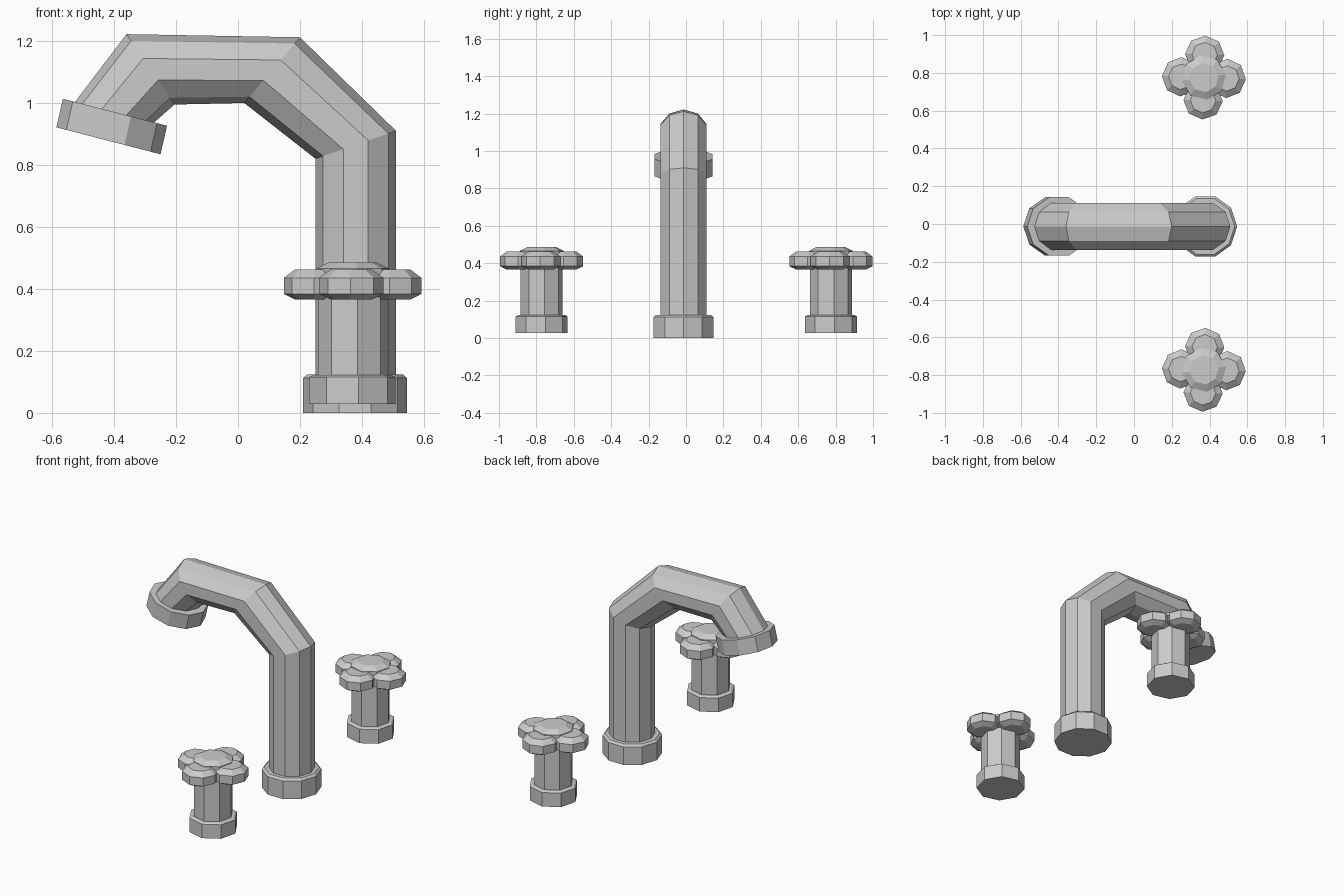
import bpy, bmesh, math
from mathutils import Vector

if "Cube" in bpy.data.objects:
    bpy.data.objects.remove(bpy.data.objects["Cube"])


def ring(center, u, v, n, phase=0.0):
    """n points on an ellipse spanned by half-axes u and v."""
    c, u, v = Vector(center), Vector(u), Vector(v)
    return [c + u * math.cos(phase + math.tau * i / n)
            + v * math.sin(phase + math.tau * i / n) for i in range(n)]


def loft(bm, rings):
    """Closed solid running through the given rings."""
    vs = [[bm.verts.new(p) for p in r] for r in rings]
    n = len(vs[0])
    for a, b in zip(vs, vs[1:]):
        for i in range(n):
            j = (i + 1) % n
            bm.faces.new((a[i], a[j], b[j], b[i]))
    bm.faces.new(vs[0][::-1])
    bm.faces.new(vs[-1])


def lathe(bm, x, y, profile, n, phase=0.0):
    loft(bm, [ring((x, y, z), (r, 0, 0), (0, r, 0), n, phase) for r, z in profile])


def finish(bm, name):
    bmesh.ops.recalc_face_normals(bm, faces=bm.faces[:])
    me = bpy.data.meshes.new(name)
    bm.to_mesh(me)
    bm.free()
    ob = bpy.data.objects.new(name, me)
    bpy.context.collection.objects.link(ob)
    return ob


Y = -0.013  # centre plane of the spout

# Spout pipe: mitred ten-sided tube, each section given as outer and inner point
sections = [((0.51, 0.02), (0.25, 0.02)),
            ((0.51, 0.91), (0.25, 0.82)),
            ((0.20, 1.212), (0.02, 1.0)),
            ((-0.36, 1.222), (-0.205, 0.995)),
            ((-0.54, 0.985), (-0.29, 0.92))]
bm = bmesh.new()
rings = []
for (ox, oz), (ix, iz) in sections:
    rings.append(ring(((ox + ix) / 2, Y, (oz + iz) / 2),
                      ((ox - ix) / 2, 0, (oz - iz) / 2), (0, 0.13, 0), 10))
loft(bm, rings)
finish(bm, "spout_pipe")

# Spout base collar
bm = bmesh.new()
lathe(bm, 0.378, Y, [(0.168, 0), (0.168, 0.112), (0.155, 0.124)], 10)
finish(bm, "spout_base_collar")

# Tilted nozzle collar at the spout end
bm = bmesh.new()
loft(bm, [ring(c, (-0.168, 0, 0.0435), (0, 0.163, 0), 10)
          for c in ((-0.418, Y, 0.878), (-0.397, Y, 0.970))])
finish(bm, "nozzle_collar")

# Two tap handles: base, stem, four petals and a centre cap
HX = 0.37
for side, hy in (("back", 0.775), ("front", -0.772)):
    turn = math.radians(8)
    bm = bmesh.new()
    lathe(bm, HX, hy, [(0.14, 0.028), (0.14, 0.115), (0.128, 0.122)], 8, turn)
    finish(bm, side + "_handle_base")

    bm = bmesh.new()
    lathe(bm, HX, hy, [(0.113, 0.06), (0.113, 0.40)], 8, turn)
    finish(bm, side + "_handle_stem")

    bm = bmesh.new()
    for k in range(4):
        a = k * math.pi / 2 - math.radians(2)
        out = Vector((math.cos(a), math.sin(a), 0))
        across = Vector((-out.y, out.x, 0))
        mid = Vector((HX, hy, 0)) + out * 0.122
        loft(bm, [ring(mid + Vector((0, 0, z)), out * 0.1 * s, across * 0.104 * s, 8)
                  for s, z in ((0.65, 0.366), (1, 0.384), (1, 0.436), (0.65, 0.462))])
    finish(bm, side + "_handle_petals")

    bm = bmesh.new()
    lathe(bm, HX, hy, [(0.10, 0.372), (0.118, 0.39), (0.118, 0.466), (0.078, 0.486)], 8, turn)
    finish(bm, side + "_handle_cap")
